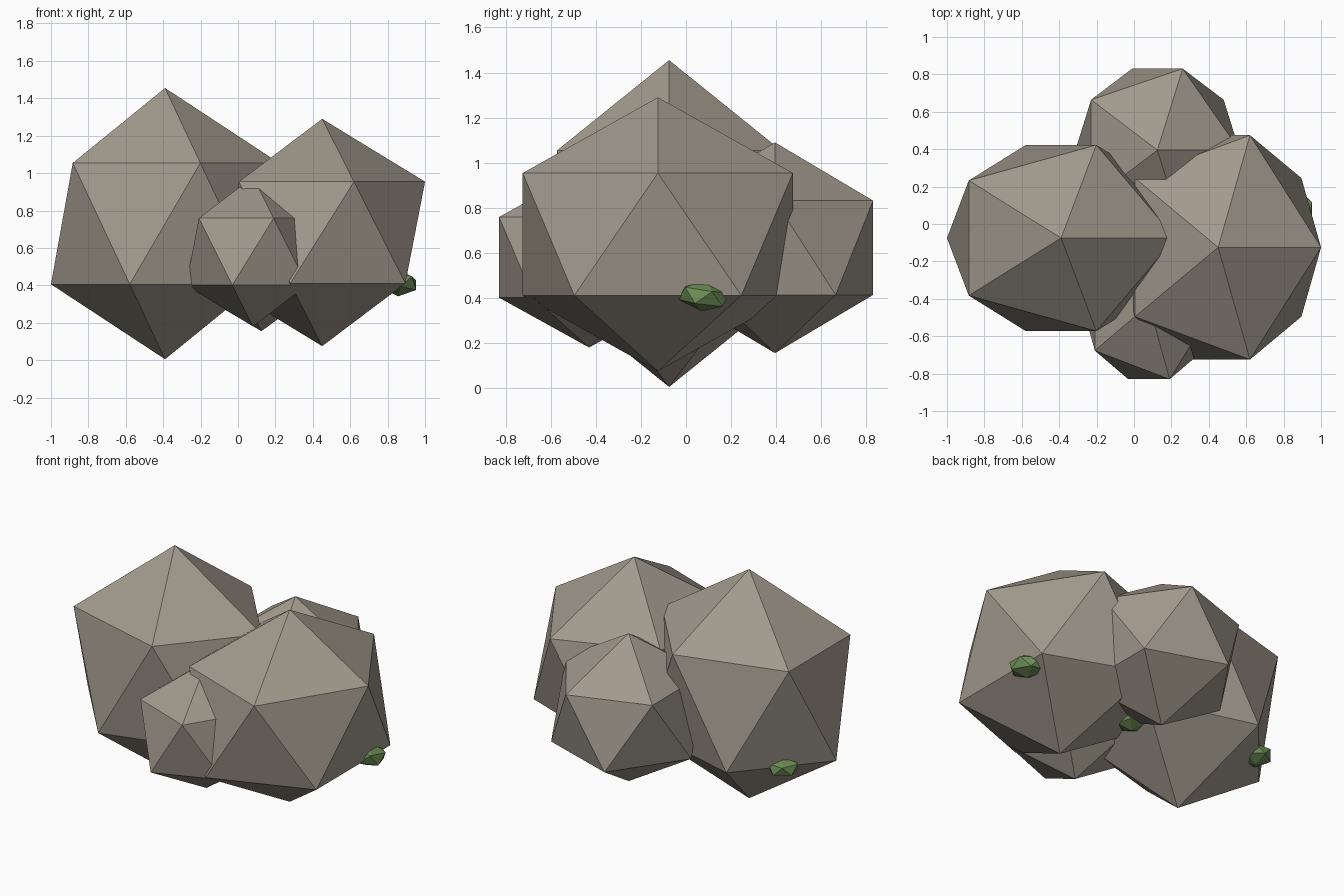
import bpy
from math import radians

if "Cube" in bpy.data.objects:
    bpy.data.objects.remove(bpy.data.objects["Cube"])


def flat_colour(name, rgb):
    mat = bpy.data.materials.new(name)
    mat.diffuse_color = (*rgb, 1)
    mat.use_nodes = True
    mat.node_tree.nodes["Principled BSDF"].inputs["Base Color"].default_value = mat.diffuse_color
    return mat


stone = flat_colour("grey_brown_stone", (0.36, 0.32, 0.265))
moss = flat_colour("moss_green", (0.15, 0.265, 0.09))


def boulder(name, centre, radii, mat, rotation=(0, 0, 0)):
    """Flat-sided twenty-face lump stretched along each axis."""
    bpy.ops.mesh.primitive_ico_sphere_add(subdivisions=1, radius=1, location=centre)
    ob = bpy.context.object
    ob.name = name
    ob.scale = radii
    ob.rotation_euler = [radians(a) for a in rotation]
    ob.data.materials.append(mat)
    return ob


# Cluster of four overlapping rocks
boulder("left_rock", (-0.39, -0.075, 0.73), (0.682, 0.585, 0.725), stone)
boulder("right_rock", (0.45, -0.125, 0.6825), (0.615, 0.705, 0.6075), stone)
boulder("front_rock", (0.08, -0.43, 0.58), (0.40, 0.47, 0.40), stone)
boulder("back_rock", (0.125, 0.395, 0.6225), (0.49, 0.512, 0.4675), stone)

# Small moss clumps along the lower rims
boulder("right_moss", (0.862, 0.08, 0.41), (0.105, 0.125, 0.07), moss, (-6, 8, 20))
boulder("left_moss", (-0.785, 0.15, 0.40), (0.10, 0.10, 0.06), moss, (0, 0, 50))
boulder("inner_moss", (0.06, 0.045, 0.36), (0.09, 0.09, 0.06), moss, (0, 0, 15))
